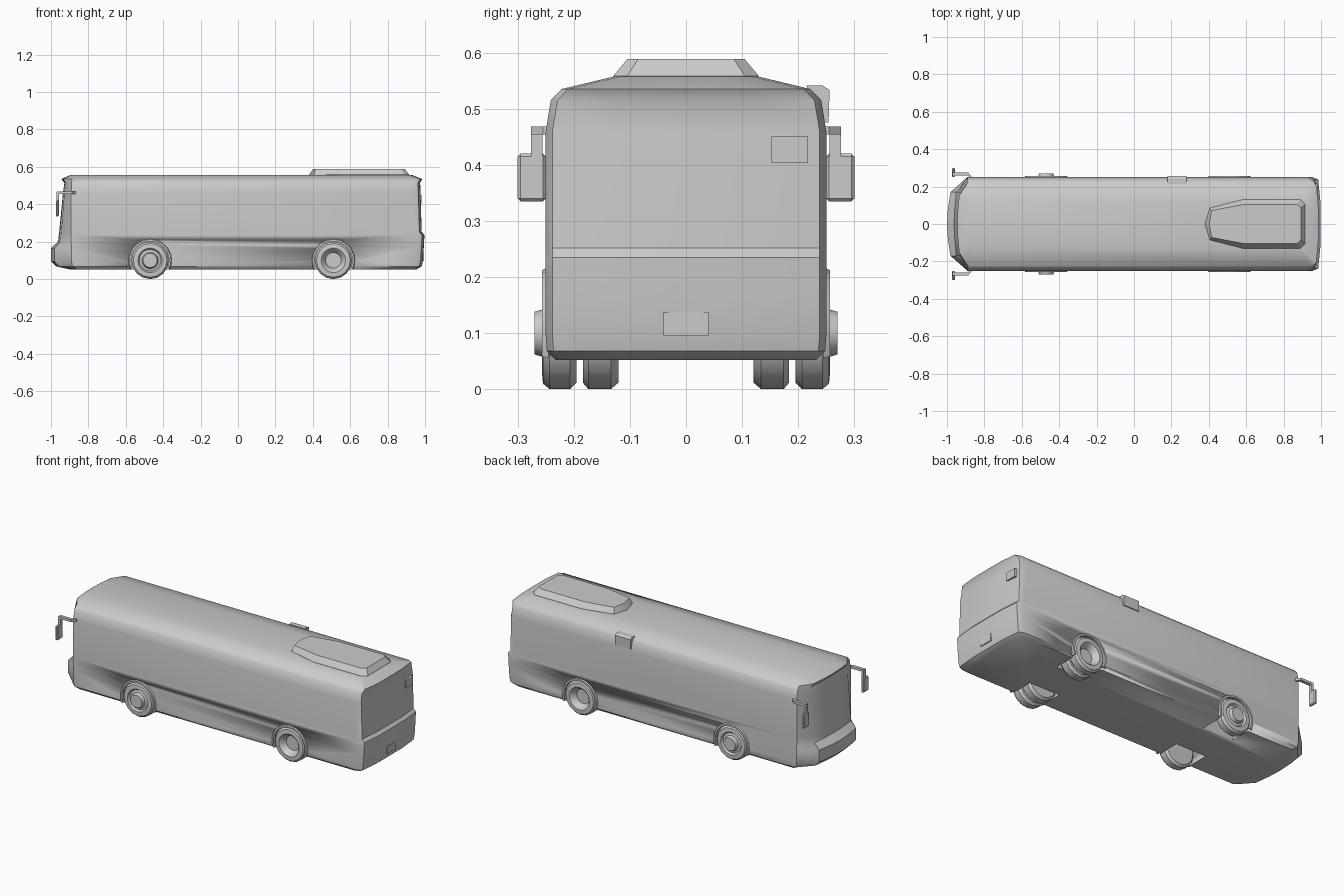
import bpy, bmesh, math

if "Cube" in bpy.data.objects:
    bpy.data.objects.remove(bpy.data.objects["Cube"])


def make(name, bm, angle=35):
    bmesh.ops.recalc_face_normals(bm, faces=bm.faces)
    me = bpy.data.meshes.new(name)
    bm.to_mesh(me)
    bm.free()
    ob = bpy.data.objects.new(name, me)
    bpy.context.collection.objects.link(ob)
    if angle:
        smooth(ob, angle)
    return ob


def smooth(ob, angle):
    bpy.ops.object.select_all(action='DESELECT')
    ob.select_set(True)
    bpy.context.view_layer.objects.active = ob
    bpy.ops.object.shade_smooth_by_angle(angle=math.radians(angle))


def loft(name, rings, capped=True, closed=False, angle=35):
    """Skin a list of equal-length point loops."""
    bm = bmesh.new()
    vs = [[bm.verts.new(p) for p in r] for r in rings]
    n = len(vs[0])
    pairs = list(zip(vs, vs[1:])) + ([(vs[-1], vs[0])] if closed else [])
    for a, b in pairs:
        for i in range(n):
            j = (i + 1) % n
            bm.faces.new((a[i], a[j], b[j], b[i]))
    if capped:
        bm.faces.new(vs[0])
        bm.faces.new(vs[-1])
    return make(name, bm, angle)


def lathe(name, profile, x, z, side, seg=16):
    """Spin (radius, y) points about a wheel axle."""
    rings = [[(x + r * math.cos(2 * math.pi * i / seg), side * y,
               z + r * math.sin(2 * math.pi * i / seg)) for i in range(seg)]
             for r, y in profile]
    return loft(name, rings)


def box(name, x, y, z, bevel=0.0):
    rings = [[(x[0], y[0], h), (x[1], y[0], h), (x[1], y[1], h), (x[0], y[1], h)] for h in z]
    ob = loft(name, rings, angle=0)
    if bevel:
        m = ob.modifiers.new("bevel", 'BEVEL')
        m.width, m.segments = bevel, 1
    return ob


def mirrored(half):
    return half + [(x, -y) for x, y in reversed(half) if y > 1e-6]


# Body: plan outlines stacked by height (z, nose x, corner x, half width, tail x)
levels = [
    (.052, -.90, -.86, .232, .955),
    (.068, -.972, -.885, .248, .982),
    (.095, -1.0, -.89, .25, .988),
    (.165, -1.0, -.89, .25, .993),
    (.200, -.962, -.892, .25, .995),
    (.235, -.958, -.892, .25, .997),
    (.252, -.956, -.892, .25, .982),
    (.460, -.936, -.892, .25, .976),
    (.515, -.928, -.890, .241, .974),
    (.535, -.945, -.888, .222, .986),
    (.557, -.895, -.870, .130, .930),
]
rings = []
for z, xf, xc, w, xr in levels:
    d = xc - xf
    half = [(xf, 0), (xf + .04 * d, .3 * w), (xf + .17 * d, .68 * w), (xc, w),
            (xr - .04, w), (xr - .012, w - .012), (xr - .001, .5 * w), (xr, 0)]
    rings.append([(x, y, z) for x, y in mirrored(half)])
body = loft("bus_body", rings)

# Wheel wells cut into the body, wheels and arch trims
AXLES = {"front": -.47, "rear": .51}
front_wheel = [(.001, .270), (.038, .270), (.044, .250), (.058, .246), (.066, .257),
               (.09, .255), (.1, .243), (.1, .208), (.088, .196), (.001, .196)]
rear_wheel = [(.001, .222), (.042, .222), (.054, .246), (.066, .257), (.09, .255),
              (.1, .243), (.1, .207), (.088, .195), (.001, .195)]
inner_wheel = [(.001, .184), (.088, .184), (.1, .174), (.1, .134), (.088, .120), (.001, .120)]
for end, x in AXLES.items():
    for side, tag in ((1, "left"), (-1, "right")):
        cut = lathe(f"{end}_{tag}_well_cutter", [(.11, .105), (.11, .30)], x, .1, side)
        cut.hide_render = True
        cut.hide_set(True)
        m = body.modifiers.new("well", 'BOOLEAN')
        m.operation, m.solver, m.object = 'DIFFERENCE', 'EXACT', cut
        lathe(f"{end}_{tag}_wheel", front_wheel if end == "front" else rear_wheel, x, .1, side)
        if end == "rear":
            lathe(f"{end}_{tag}_inner_wheel", inner_wheel, x, .1, side)
        arch = []
        for i in range(13):
            a = math.radians(-22 + 224 * i / 12)
            c, s = math.cos(a), math.sin(a)
            arch.append([(x + r * c, side * y, .1 + r * s)
                         for r, y in ((.102, .24), (.102, .257), (.112, .257), (.118, .245))])
        loft(f"{end}_{tag}_arch_trim", arch)

# Roof pod: tapered outline, smaller at the top
base = mirrored([(.38, 0), (.405, .085), (.58, .13), (.89, .13), (.915, .105)])
top = mirrored([(.402, 0), (.415, .072), (.585, .104), (.872, .104), (.892, .085)])
loft("roof_unit", [[(x, y, .55) for x, y in base], [(x, y, .558) for x, y in base],
                   [(x, y, .589) for x, y in top]], angle=25)

# Side destination box on the roof shoulder
sec = [(.222, .48), (.254, .475), (.256, .533), (.244, .541), (.215, .541)]
loft("side_sign_box", [[(x, y, z) for y, z in sec] for x in (.18, .28)], angle=0)

# Rear vent and number plate
box("rear_vent", (.96, .981), (.152, .217), (.403, .45))
box("rear_plate", (.975, .9935), (-.04, .04), (.096, .138))

# Wing mirrors on bent arms
for side, tag in ((1, "left"), (-1, "right")):
    path = [(-.868, .246), (-.888, .267), (-.955, .267), (-.967, .267)]
    arm = [[(x, side * (y + dy), z) for dy, z in ((-.009, .454), (.009, .454), (.009, .468), (-.009, .468))]
           for x, y in path]
    loft(f"{tag}_mirror_arm", arm, angle=0)
    ys = sorted((side * .256, side * .276))
    box(f"{tag}_mirror_drop", (-.97, -.956), ys, (.41, .466))
    ys = sorted((side * .25, side * .30))
    box(f"{tag}_mirror_head", (-.974, -.957), ys, (.335, .42), .005)
